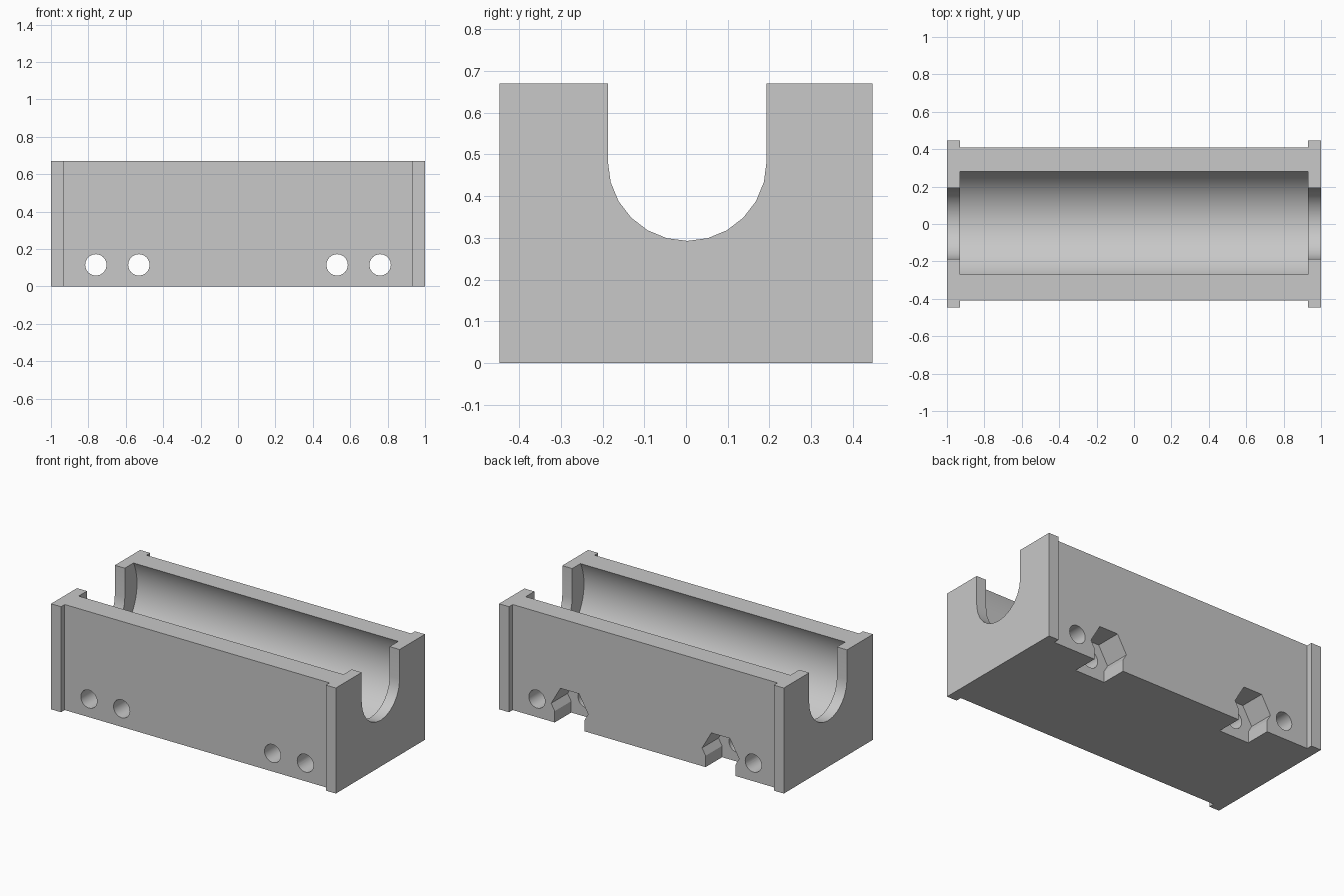
import bpy, bmesh
from math import sin, cos, pi, radians

cube = bpy.data.objects.get("Cube")
if cube:
    bpy.data.objects.remove(cube, do_unlink=True)

HEIGHT = 0.67
HOLE_Z = 0.115
INNER_X = 0.93

grey = bpy.data.materials.new("plain_grey")
grey.use_nodes = True
colour = (0.58, 0.58, 0.58, 1)
grey.diffuse_color = colour
grey.node_tree.nodes["Principled BSDF"].inputs["Base Color"].default_value = colour


def prism(name, profile, axis, start, end):
    """Extrude a 2D profile along x, y or z."""
    def place(a, b, d):
        return {"x": (d, a, b), "y": (a, d, b), "z": (a, b, d)}[axis]
    bm = bmesh.new()
    face = bm.faces.new([bm.verts.new(place(a, b, start)) for a, b in profile])
    new = bmesh.ops.extrude_face_region(bm, geom=[face])["geom"]
    shift = place(0, 0, end - start)
    bmesh.ops.translate(bm, vec=shift, verts=[v for v in new if isinstance(v, bmesh.types.BMVert)])
    bmesh.ops.recalc_face_normals(bm, faces=bm.faces)
    mesh = bpy.data.meshes.new(name)
    bm.to_mesh(mesh)
    bm.free()
    mesh.materials.append(grey)
    obj = bpy.data.objects.new(name, mesh)
    bpy.context.collection.objects.link(obj)
    return obj


def arc(a, b, radius, sides, start=0.0, sweep=2 * pi):
    count = sides if sweep == 2 * pi else sides + 1
    return [(a + radius * cos(start + sweep * i / sides),
             b + radius * sin(start + sweep * i / sides)) for i in range(count)]


def cut(body, cutter):
    cutter.hide_render = True
    mod = body.modifiers.new("cut", "BOOLEAN")
    mod.operation = "DIFFERENCE"
    mod.solver = "EXACT"
    mod.object = cutter
    bpy.context.view_layer.objects.active = body
    bpy.ops.object.modifier_apply(modifier=mod.name)
    bpy.data.objects.remove(cutter, do_unlink=True)


# Block with wider end plates, as one plan outline
quarter = [(1, 0.447), (INNER_X, 0.447), (INNER_X, 0.41)]
back = quarter + [(-x, y) for x, y in reversed(quarter)]
front = [(-x, -y) for x, y in back]
block = prism("cradle_block", back + front, "z", 0, HEIGHT)

# Round trough between the end plates
cut(block, prism("trough_cutter", arc(0.005, 0.527, 0.31, 96), "x", -INNER_X, INNER_X))

# U-shaped slot through both ends
slot = arc(0.003, 0.483, 0.19, 12, pi, pi) + [(0.193, 0.9), (-0.187, 0.9)]
cut(block, prism("slot_cutter", slot, "x", -1.2, 1.2))

for side in (-1, 1):
    # Bolt holes from front to back
    for x in (0.53, 0.76):
        cut(block, prism("bolt_hole_cutter", arc(side * x, HOLE_Z, 0.057, 32), "y", -0.6, 0.6))
    # Nut pocket at the back, open at the bottom
    nut_x = side * 0.53
    cut(block, prism("nut_cutter", arc(nut_x, HOLE_Z, 0.13, 6), "y", 0.245, 0.6))
    opening = [(nut_x - 0.105, -0.1), (nut_x + 0.105, -0.1),
               (nut_x + 0.105, 0.09), (nut_x - 0.105, 0.09)]
    cut(block, prism("nut_opening_cutter", opening, "y", 0.245, 0.6))

# Smooth curves, sharp corners
bpy.ops.object.select_all(action="DESELECT")
block.select_set(True)
bpy.context.view_layer.objects.active = block
bpy.ops.object.shade_smooth_by_angle(angle=radians(30))
